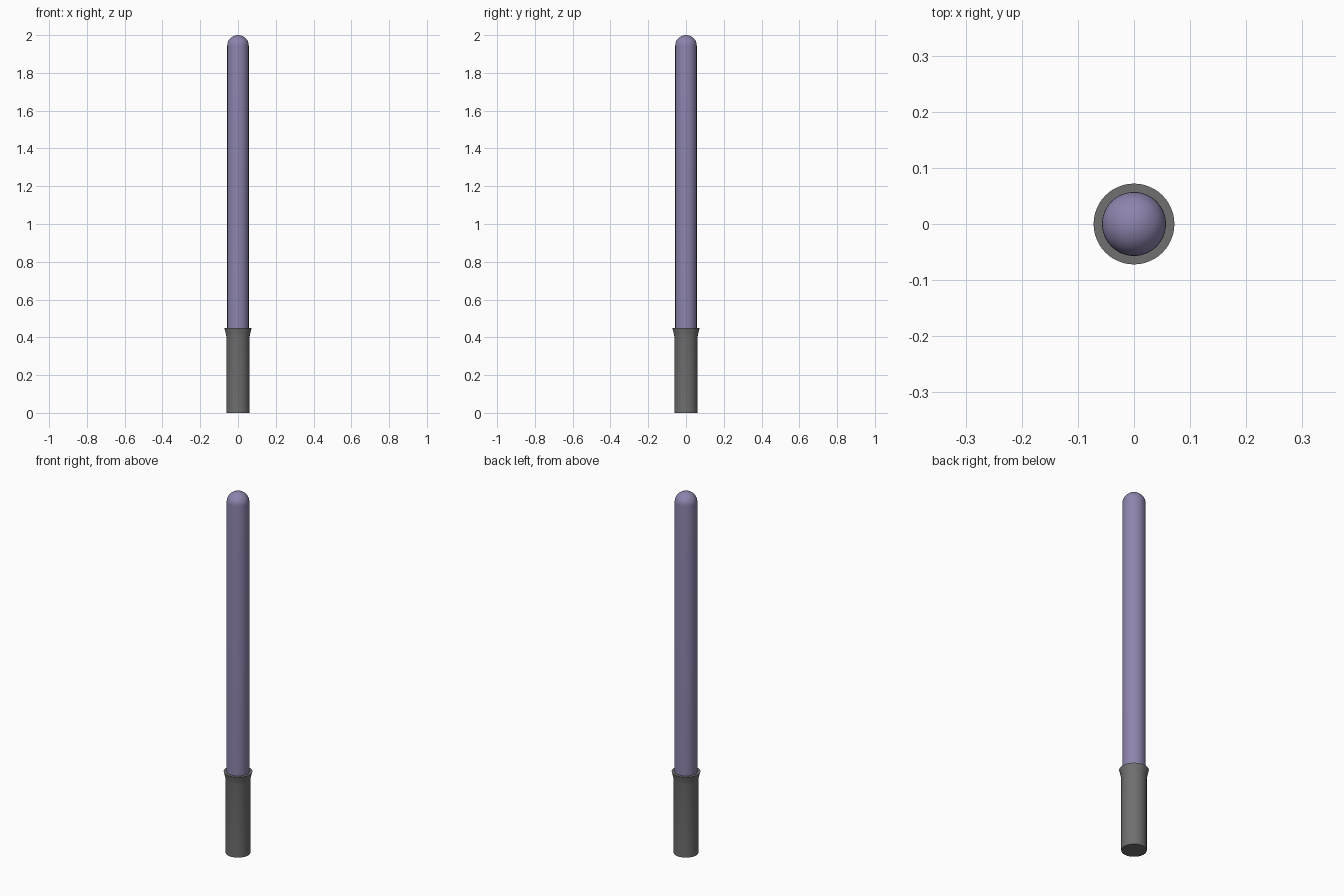
import bpy, bmesh, math

if "Cube" in bpy.data.objects:
    bpy.data.objects.remove(bpy.data.objects["Cube"])

SIDES = 48

def lathe(name, profile, color=None):
    """Spin an (r, z) profile about z; ends on or off the axis get closed."""
    bm = bmesh.new()
    rings = []
    for r, z in profile:
        if r == 0:
            rings.append([bm.verts.new((0, 0, z))] * SIDES)
        else:
            rings.append([bm.verts.new((r * math.cos(2 * math.pi * i / SIDES),
                                        r * math.sin(2 * math.pi * i / SIDES), z))
                          for i in range(SIDES)])
    for a, b in zip(rings, rings[1:]):
        for i in range(SIDES):
            j = (i + 1) % SIDES
            bm.faces.new(list(dict.fromkeys((a[i], a[j], b[j], b[i]))))
    for ring in (rings[0], rings[-1]):
        if ring[0] is not ring[1]:
            bm.faces.new(ring)
    bmesh.ops.recalc_face_normals(bm, faces=bm.faces)
    mesh = bpy.data.meshes.new(name)
    bm.to_mesh(mesh)
    bm.free()
    ob = bpy.data.objects.new(name, mesh)
    bpy.context.collection.objects.link(ob)
    if color:
        mat = bpy.data.materials.new(name + "_color")
        mat.diffuse_color = (*color, 1)
        mat.use_nodes = True
        mat.node_tree.nodes["Principled BSDF"].inputs["Base Color"].default_value = mat.diffuse_color
        mesh.materials.append(mat)
    bpy.ops.object.select_all(action='DESELECT')
    ob.select_set(True)
    bpy.context.view_layer.objects.active = ob
    bpy.ops.object.shade_smooth_by_angle(angle=math.radians(35))
    return ob

# Handle: plain cylinder with a flared collar and flat top
lathe("handle", [(0.062, 0), (0.062, 0.405), (0.066, 0.425), (0.072, 0.45)],
      (0.16, 0.16, 0.16))

# Blade: long rod seated in the collar, with a domed tip
R, DOME, STEPS = 0.057, 0.055, 10
tip = [(R * math.cos(k * math.pi / 2 / STEPS),
        2 - DOME + DOME * math.sin(k * math.pi / 2 / STEPS)) for k in range(STEPS)]
lathe("blade", [(R, 0.44)] + tip + [(0, 2)], (0.27, 0.23, 0.42))
